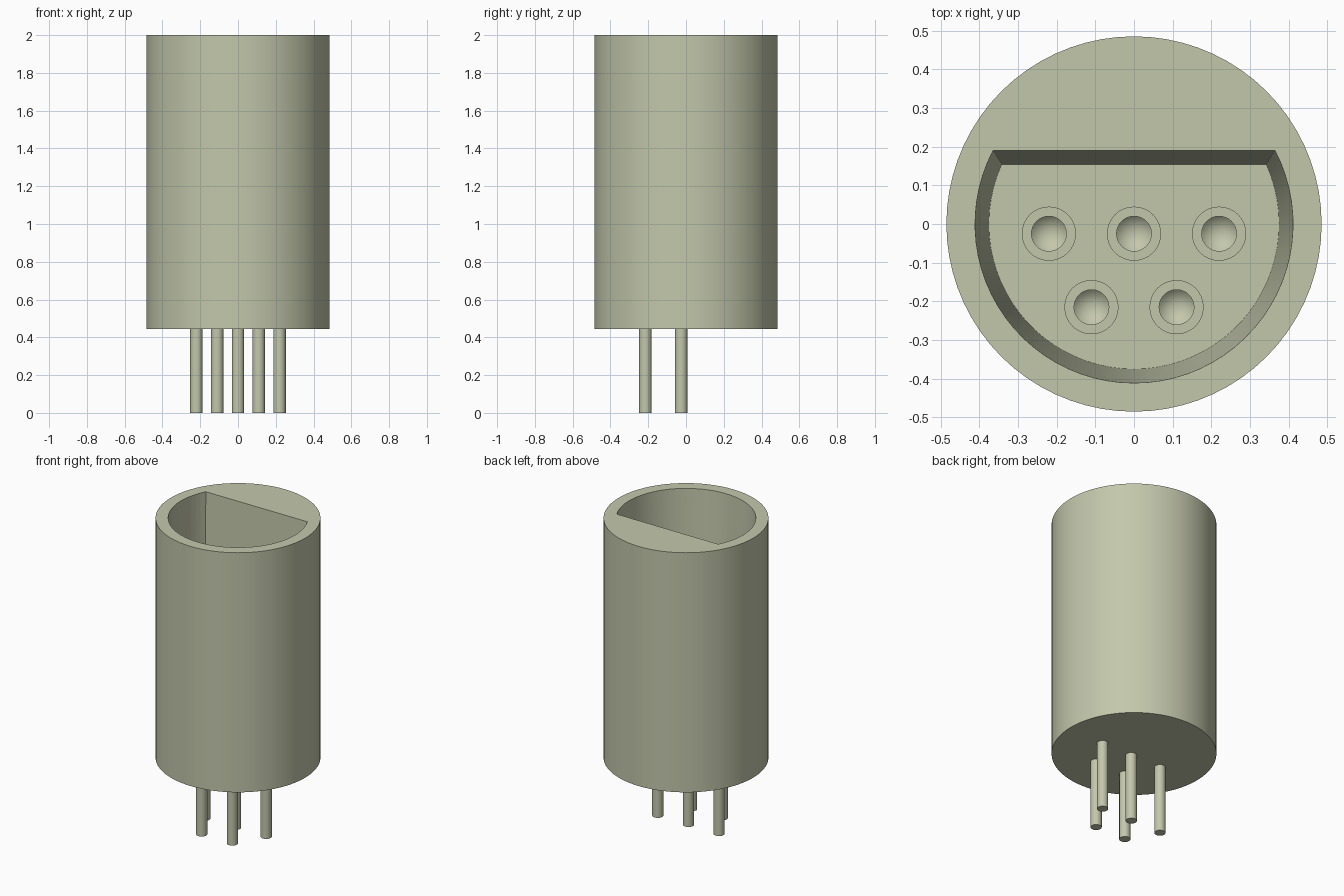
import bpy
import bmesh
from math import asin, cos, sin, pi, radians
from mathutils import Vector

old = bpy.data.objects.get("Cube")
if old:
    bpy.data.objects.remove(old)

shell = bpy.data.materials.new("sage grey plastic")
shell.use_nodes = True
colour = (0.55, 0.575, 0.41, 1)
shell.diffuse_color = colour
shell.node_tree.nodes["Principled BSDF"].inputs["Base Color"].default_value = colour

TOP, BASE, FLOOR, TIP = 2.0, 0.445, 0.97, 1.5


def finish(bm, name, location=(0, 0, 0)):
    bmesh.ops.recalc_face_normals(bm, faces=bm.faces)
    mesh = bpy.data.meshes.new(name)
    bm.to_mesh(mesh)
    bm.free()
    mesh.materials.append(shell)
    obj = bpy.data.objects.new(name, mesh)
    obj.location = location
    bpy.context.collection.objects.link(obj)
    return obj


def smooth(obj):
    bpy.ops.object.select_all(action="DESELECT")
    obj.select_set(True)
    bpy.context.view_layer.objects.active = obj
    bpy.ops.object.shade_smooth_by_angle(angle=radians(25))


def lathe(name, profile, steps, location=(0, 0, 0)):
    """Spin a list of (radius, height) points around the z axis."""
    bm = bmesh.new()
    verts = [bm.verts.new((r, 0, z)) for r, z in profile]
    edges = [bm.edges.new(pair) for pair in zip(verts, verts[1:])]
    bmesh.ops.spin(bm, geom=verts + edges, cent=(0, 0, 0), axis=(0, 0, 1),
                   angle=2 * pi, steps=steps)
    bmesh.ops.remove_doubles(bm, verts=bm.verts, dist=0.0001)
    return finish(bm, name, location)


def d_ring(bm, radius, flat_y, z, steps=48):
    """Round outline cut off straight at the back."""
    start = asin(flat_y / radius)
    sweep = pi + 2 * start
    angles = [start - sweep * i / steps for i in range(steps + 1)]
    return [bm.verts.new((radius * cos(a), radius * sin(a), z)) for a in angles]


# Housing with a tapered keyed pocket
housing = lathe("housing", [(0, BASE), (0.485, BASE), (0.485, TOP), (0, TOP)], 72)
bm = bmesh.new()
slope = Vector((0.036, 0.036)) / (TOP - FLOOR)
rise = 0.1
low = d_ring(bm, 0.375, 0.154, FLOOR)
high = d_ring(bm, 0.411 + slope.x * rise, 0.19 + slope.y * rise, TOP + rise)
bm.faces.new(low)
bm.faces.new(high)
for i in range(len(low)):
    j = (i + 1) % len(low)
    bm.faces.new((low[i], low[j], high[j], high[i]))
cutter = finish(bm, "pocket_cutter")
cutter.hide_render = True
cut = housing.modifiers.new("pocket", "BOOLEAN")
cut.operation = "DIFFERENCE"
cut.solver = "EXACT"
cut.object = cutter
bpy.context.view_layer.objects.active = housing
bpy.ops.object.modifier_apply(modifier=cut.name)
bpy.data.objects.remove(cutter)
smooth(housing)

# Contact sockets in the pocket, each with a solder pin below
spots = [(x, -0.025) for x in (-0.22, 0, 0.22)] + [(x, -0.215) for x in (-0.11, 0.11)]
for n, (x, y) in enumerate(spots, 1):
    socket = lathe(f"contact_socket_{n}",
                   [(0.07, FLOOR), (0.07, TIP), (0.045, TIP),
                    (0.045, TIP - 0.4), (0, TIP - 0.445)], 32, (x, y, 0))
    pin = lathe(f"solder_pin_{n}",
                [(0, 0), (0.033, 0), (0.033, BASE), (0, BASE)], 24, (x, y, 0))
    smooth(socket)
    smooth(pin)
